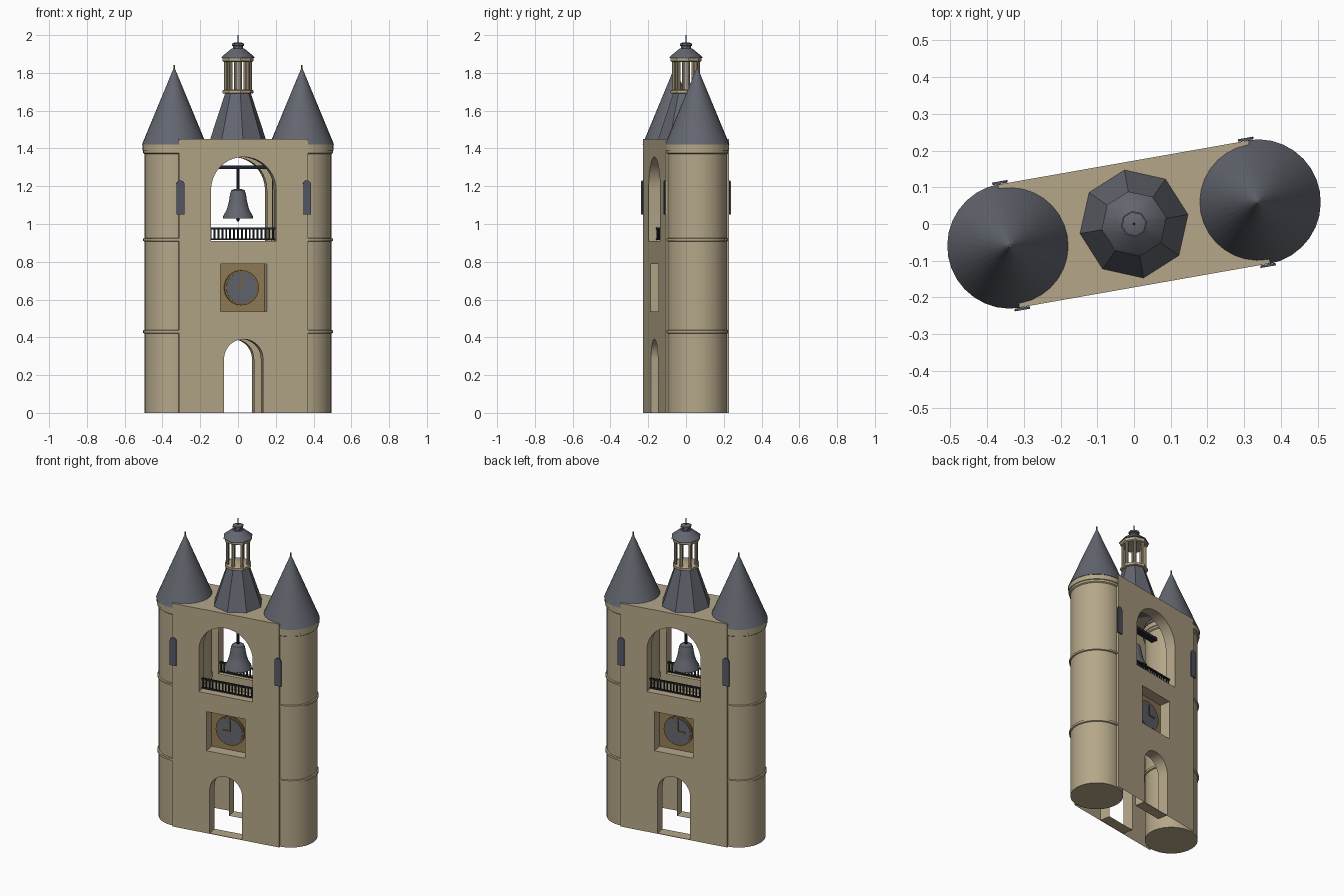
import bpy, bmesh, math
from mathutils import Matrix, Vector

if "Cube" in bpy.data.objects:
    bpy.data.objects.remove(bpy.data.objects["Cube"])

TURN = Matrix.Rotation(math.radians(10), 4, 'Z')   # whole building is turned


def material(name, rgb):
    m = bpy.data.materials.new(name)
    m.diffuse_color = (*rgb, 1)
    m.use_nodes = True
    m.node_tree.nodes["Principled BSDF"].inputs["Base Color"].default_value = m.diffuse_color
    return m


STONE = material("sandstone", (0.46, 0.385, 0.25))
SLATE = material("slate", (0.125, 0.133, 0.16))
GLASS = material("dark_window", (0.09, 0.10, 0.135))
IRON = material("black_iron", (0.014, 0.018, 0.026))
BRASS = material("old_brass", (0.19, 0.125, 0.05))
PANEL = material("clock_panel_brown", (0.29, 0.21, 0.095))


def finish(name, bm, mat, normals=True):
    if normals:
        bmesh.ops.recalc_face_normals(bm, faces=bm.faces)
    bm.transform(TURN)
    me = bpy.data.meshes.new(name)
    bm.to_mesh(me)
    bm.free()
    me.materials.append(mat)
    ob = bpy.data.objects.new(name, me)
    bpy.context.collection.objects.link(ob)
    bpy.ops.object.select_all(action='DESELECT')
    ob.select_set(True)
    bpy.context.view_layer.objects.active = ob
    bpy.ops.object.shade_smooth_by_angle(angle=math.radians(32))
    return ob


def lathe(name, profile, sides, mat, centres=((0, 0),), closed=False):
    """Turn an (r, z) profile around one or more vertical axes."""
    bm = bmesh.new()
    for cx, cy in centres:
        rings = []
        for r, z in profile:
            if r == 0:
                rings.append([bm.verts.new((cx, cy, z))] * sides)
            else:
                rings.append([bm.verts.new((cx + r * math.cos(2 * math.pi * i / sides),
                                            cy + r * math.sin(2 * math.pi * i / sides), z))
                              for i in range(sides)])
        pairs = list(zip(rings, rings[1:])) + ([(rings[-1], rings[0])] if closed else [])
        for a, b in pairs:
            for i in range(sides):
                j = (i + 1) % sides
                bm.faces.new(dict.fromkeys((a[i], a[j], b[j], b[i])))
        if not closed:
            for ring, (r, z) in ((rings[0], profile[0]), (rings[-1], profile[-1])):
                if r > 0:
                    bm.faces.new(ring)
    return finish(name, bm, mat)


def boxes(name, items, mat):
    """items: (centre, size) pairs joined in one object."""
    bm = bmesh.new()
    for c, s in items:
        bmesh.ops.create_cube(bm, size=1, matrix=Matrix.Translation(c) @ Matrix.Diagonal((*s, 1)))
    return finish(name, bm, mat)


def arch(w, z0, spring, n=20, cx=0):
    """Round-headed outline of half width w."""
    return [(cx - w, z0), (cx + w, z0)] + [
        (cx + w * math.cos(math.pi * i / n), spring + w * math.sin(math.pi * i / n))
        for i in range(n + 1)]


def plate(name, outline, y0, y1, mat):
    """Outline in x, z, extruded from y0 to y1."""
    bm = bmesh.new()
    a = [bm.verts.new((x, y0, z)) for x, z in outline]
    b = [bm.verts.new((x, y1, z)) for x, z in outline]
    bm.faces.new(a)
    bm.faces.new(b)
    for i in range(len(a)):
        j = (i + 1) % len(a)
        bm.faces.new((a[i], a[j], b[j], b[i]))
    return finish(name, bm, mat)


# --- wall: thin outer shell with reveals around the openings
HX, HY, TOP, REVEAL = 0.347, 0.17, 1.45, 0.07
CZ = 0.6625
holes = [arch(0.105, 0.003, 0.285), arch(0.175, 0.91, 1.18),
         [(-.125, CZ - .127), (.125, CZ - .127), (.125, CZ + .127), (-.125, CZ + .127)]]
bm = bmesh.new()


def add_face(pts, toward):
    f = bm.faces.new([bm.verts.new(p) for p in pts])
    f.normal_update()
    if f.normal.dot(Vector(toward)) < 0:
        f.normal_flip()


for s in (-1, 1):
    edges = []
    for loop in [[(-HX, 0), (HX, 0), (HX, TOP), (-HX, TOP)]] + holes:
        vs = [bm.verts.new((x, s * HY, z)) for x, z in loop]
        edges += [bm.edges.new((vs[i], vs[(i + 1) % len(vs)])) for i in range(len(vs))]
    out = bmesh.ops.triangle_fill(bm, use_beauty=True, edges=edges, normal=(0, s, 0))
    for f in [g for g in out["geom"] if isinstance(g, bmesh.types.BMFace)]:
        f.normal_update()
        if f.normal.y * s < 0:
            f.normal_flip()
    for loop in holes:
        mid = Vector((0, 0, (min(p[1] for p in loop) + max(p[1] for p in loop)) / 2))
        for (xa, za), (xb, zb) in zip(loop, loop[1:] + loop[:1]):
            if math.hypot(xb - xa, zb - za) < 1e-5:
                continue
            add_face([(xa, s * HY, za), (xb, s * HY, zb),
                      (xb, s * (HY - REVEAL), zb), (xa, s * (HY - REVEAL), za)],
                     mid - Vector(((xa + xb) / 2, 0, (za + zb) / 2)))
    add_face([(s * HX, -HY, 0), (s * HX, HY, 0), (s * HX, HY, TOP), (s * HX, -HY, TOP)], (s, 0, 0))
add_face([(-HX, -HY, TOP), (HX, -HY, TOP), (HX, HY, TOP), (-HX, HY, TOP)], (0, 0, 1))
bmesh.ops.remove_doubles(bm, verts=bm.verts, dist=1e-5)
finish("gate_wall", bm, STONE, normals=False)

# --- round corner towers with bands, cornice, cone roofs and finials
SIDES = ((-0.343, 0), (0.343, 0))
R = 0.157
lathe("towers", [(R, 0), (R, .42), (.164, .423), (.164, .437), (R, .44), (R, .908), (.164, .911),
                 (.164, .922), (R, .925), (R, 1.37), (.164, 1.375), (.164, 1.388), (.168, 1.39),
                 (.168, 1.42)], 32, STONE, SIDES)
lathe("tower_roofs", [(.171, 1.42), (0.003, 1.825)], 32, SLATE, SIDES)
lathe("tower_finials", [(.004, 1.81), (.004, 1.843)], 8, BRASS, SIDES)

# --- slit windows, both faces
for s in (-1, 1):
    for x in (-0.34, 0.34):
        plate("slit_window", arch(.021, 1.05, 1.21, 8, x), s * .171, s * .178, GLASS)

# --- clocks in the square niches
for s in (-1, 1):
    y = s * (HY - REVEAL)
    plate("clock_panel", holes[2], y, y - s * .005, PANEL)

    def disc(r):
        return [(r * math.cos(math.pi * i / 16), CZ + r * math.sin(math.pi * i / 16))
                for i in range(32)]
    plate("clock_rim", disc(.093), y, y + s * .012, BRASS)
    plate("clock_face", disc(.082), y + s * .01, y + s * .015, SLATE)
    boxes("clock_hands", [((0, y + s * .018, CZ + .033), (.009, .005, .07)),
                          ((-.022, y + s * .018, CZ), (.05, .005, .009))], BRASS)

# --- belfry railings, front and back
for s in (-1, 1):
    y = s * 0.125
    items = [((0, y, .976), (.35, .012, .01)), ((0, y, .918), (.35, .010, .008))]
    items += [((-.168 + .021 * i, y, .945), (.007, .007, .06)) for i in range(17)]
    boxes("railing", items, IRON)

# --- bell, hanger and beam
lathe("bell", [(.07, 1.03), (.081, 1.03), (.078, 1.045), (.06, 1.075), (.048, 1.12), (.042, 1.16),
               (.036, 1.178), (.02, 1.185)], 24, SLATE)
lathe("bell_clapper", [(.004, 1.04), (.01, 1.025), (.004, 1.013)], 8, IRON)
lathe("bell_hanger", [(.008, 1.18), (.008, 1.30)], 8, IRON)
boxes("bell_beam", [((0, 0, 1.30), (.40, .04, .02))], IRON)

# --- central octagonal spire and open lantern
lathe("spire", [(.15, TOP - .002), (.068, 1.695)], 8, SLATE)
lathe("lantern_floor", [(.074, 1.69), (.082, 1.693), (.082, 1.708), (.074, 1.712)], 8, STONE)
lathe("lantern_columns", [(.0095, 1.705), (.0095, 1.862)], 8, STONE,
      [(.066 * math.cos(math.pi * i / 4), .066 * math.sin(math.pi * i / 4)) for i in range(8)])
lathe("lantern_cornice", [(.076, 1.857), (.082, 1.862), (.082, 1.88)], 8, STONE)
lathe("lantern_roof", [(.09, 1.88), (.082, 1.89), (.035, 1.928)], 8, SLATE)
lathe("lantern_cap", [(.026, 1.925), (.026, 1.942), (.033, 1.944), (.033, 1.955), (.02, 1.96)],
      8, SLATE)
lathe("lantern_spike", [(.004, 1.95), (.004, 2.0)], 8, IRON)
